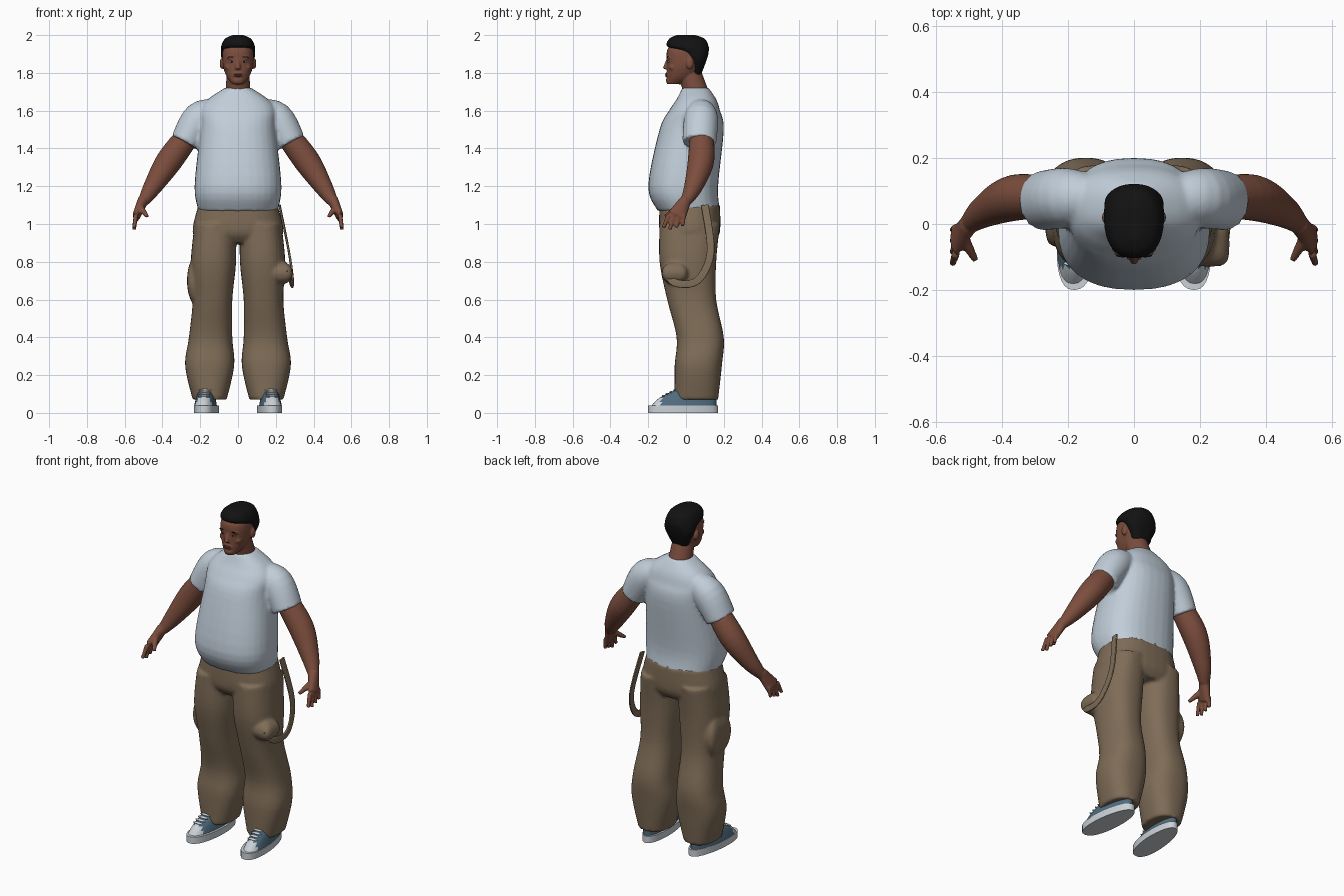
import bpy, bmesh, math
from mathutils import Vector

old_cube = bpy.data.objects.get("Cube")
if old_cube:
    bpy.data.objects.remove(old_cube, do_unlink=True)


def material(name, *rgb):
    mat = bpy.data.materials.new(name)
    mat.use_nodes = True
    mat.diffuse_color = (*rgb, 1)
    shader = mat.node_tree.nodes["Principled BSDF"]
    shader.inputs["Base Color"].default_value = (*rgb, 1)
    shader.inputs["Roughness"].default_value = .8
    return mat


skin = material("brown skin", .2, .075, .047)
lip_colour = material("lips", .15, .05, .04)
black = material("soft black", .006, .006, .006)
pale_blue = material("pale blue cloth", .53, .61, .69)
khaki = material("khaki cloth", .21, .15, .095)
shoe_blue = material("shoe blue", .08, .15, .21)
shoe_white = material("shoe white", .6, .64, .68)
eye_white = material("eye white", .4, .36, .34)


def spline(before, start, end, after, t):
    """Catmull-Rom value between start and end."""
    tangent_in, tangent_out = (end - before) / 2, (after - start) / 2
    ease = t * t * (3 - 2 * t)
    return (start + (end - start) * ease + tangent_in * t * (1 - t) ** 2
            - tangent_out * t * t * (1 - t))


def smooth_rows(rows, steps=5):
    """Fill in rows of numbers along smooth curves."""
    padded = [rows[0], *rows, rows[-1]]
    filled = []
    for group in zip(padded, padded[1:], padded[2:], padded[3:]):
        for step in range(steps):
            filled.append([spline(*values, step / steps) for values in zip(*group)])
    return filled + [list(rows[-1])]


def circle(power, sides):
    """Unit circle, squarer as the power grows."""
    for side in range(sides):
        angle = math.tau * side / sides
        yield [math.copysign(abs(value) ** (2 / power), value)
               for value in (math.cos(angle), math.sin(angle))]


def slab(rows, power=2.4):
    """Level rings from rows of height, x range and y range."""
    rings = []
    for z, left, right, front, back in smooth_rows(rows):
        middle = Vector(((left + right) / 2, (front + back) / 2, z))
        rings.append([middle + Vector((c * (right - left) / 2, s * (back - front) / 2, 0))
                      for c, s in circle(power, 32)])
    return rings


def centred(rows):
    """Slab from rows of height, half width and y range."""
    return slab([(z, -half, half, front, back) for z, half, front, back in rows])


def limb(rows, power=2):
    """Rings across a path from rows of x, y, z, radius and optional depth."""
    rows = smooth_rows([(*row, row[3])[:5] for row in rows])
    points = [Vector(row[:3]) for row in rows]
    rings = []
    for index, (*_, wide, deep) in enumerate(rows):
        ahead = points[min(index + 1, len(points) - 1)]
        along = (ahead - points[max(index - 1, 0)]).normalized()
        side = (Vector((1, 0, 0)) - along * along.x).normalized()
        across = along.cross(side)
        rings.append([points[index] + side * c * wide + across * s * deep
                      for c, s in circle(power, 24)])
    return rings


def ball(x, y, z, wide, deep, tall, power=2):
    rings = []
    for step in range(1, 12):
        angle = math.pi * step / 12
        rings.append([Vector((x + wide * math.sin(angle) * c, y + deep * math.sin(angle) * s,
                              z - tall * math.cos(angle))) for c, s in circle(power, 20)])
    return rings


def both(*shapes):
    """Each shape and its mirror image."""
    mirrored = [[[Vector((-point.x, point.y, point.z)) for point in ring] for ring in shape]
                for shape in shapes]
    return [*shapes, *mirrored]


def build(name, mats, shapes, voxel=0, rule=None):
    bm = bmesh.new()
    for rings in shapes:
        loops = [[bm.verts.new(point) for point in ring] for ring in rings]
        for lower, upper in zip(loops, loops[1:]):
            for i in range(len(lower)):
                bm.faces.new((lower[i - 1], lower[i], upper[i], upper[i - 1]))
        bm.faces.new(loops[0])
        bm.faces.new(loops[-1])
    bmesh.ops.recalc_face_normals(bm, faces=bm.faces)
    mesh = bpy.data.meshes.new(name)
    bm.to_mesh(mesh)
    bm.free()
    part = bpy.data.objects.new(name, mesh)
    bpy.context.collection.objects.link(part)
    if voxel:
        # Fuse overlapping volumes into one soft surface
        fuse = part.modifiers.new("fuse", 'REMESH')
        fuse.mode = 'VOXEL'
        fuse.voxel_size = voxel
        part.modifiers.new("relax", 'SMOOTH').iterations = 3
        bpy.context.view_layer.objects.active = part
        for modifier in ("fuse", "relax"):
            bpy.ops.object.modifier_apply(modifier=modifier)
    mesh = part.data
    mesh.materials.clear()
    for mat in mats:
        mesh.materials.append(mat)
    mesh.shade_smooth()
    if not voxel:
        mesh.set_sharp_from_angle(angle=math.radians(50))
    for face in mesh.polygons:
        face.material_index = rule(face.center) if rule else 0


# Shirt: torso and short sleeves
torso = centred([(1.07, .21, -.15, .18), (1.2, .23, -.2, .17), (1.5, .2, -.14, .2),
                 (1.6, .2, -.09, .18), (1.66, .16, -.05, .16), (1.72, .07, -.02, .12)])
sleeve = limb([(.1, .08, 1.6, .06), (.2, .08, 1.56, .09), (.28, .07, 1.43, .08, .09)])
build("shirt", [pale_blue], [torso, *both(sleeve)], .01)

# Trousers: hips, legs and thigh pockets
hips = centred([(.9, .18, -.1, .15), (.96, .24, -.14, .18), (1.1, .21, -.14, .18)])
leg = slab([(.07, .06, .24, -.06, .17), (.25, .02, .28, -.06, .19), (.4, .03, .26, -.05, .2),
            (.6, .03, .24, -.1, .16), (.8, .01, .25, -.14, .16), (1, .01, .23, -.14, .18)])
right_pocket = ball(-.22, .03, .7, .05, .1, .13, 4)
left_pocket = ball(.23, -.06, .74, .06, .07, .06, 4)
build("trousers", [khaki], [hips, right_pocket, left_pocket, *both(leg)], .01)

# Loose strap hanging on the left hip
strap_path = [(.22, .1, 1.1), (.27, .13, .85), (.29, .06, .7), (.28, -.06, .69), (.26, -.11, .76)]
build("hanging_strap", [khaki], [limb([(*point, .006, .02) for point in strap_path], 4)])

# Arms and hands
arm = limb([(.24, .08, 1.5, .06), (.36, .08, 1.34, .07), (.45, .04, 1.2, .05), (.5, 0, 1.12, .03)])
palm = limb([(.5, 0, 1.13, .03), (.54, -.05, 1.04, .02, .05)])
fingers = [limb([(.54, -.09 + .026 * i, 1.05, .013), (.55, -.12 + .034 * i, .97 + .01 * abs(i - 1), .01)])
           for i in range(4)]
thumb = limb([(.52, -.04, 1.09, .02), (.48, -.11, 1.04, .01)])
build("arms", [skin], both(arm, palm, thumb, *fingers), .006)

# Head: skull, neck, nose, mouth, chin, brows, ears and cheeks
skull = centred([(1.74, .03, -.1, -.03), (1.78, .06, -.1, .04), (1.84, .08, -.1, .09),
                 (1.92, .08, -.1, .1), (1.97, .05, -.06, .07)])
neck = limb([(0, .07, 1.64, .07), (0, .02, 1.8, .06)])
nose = limb([(0, -.09, 1.88, .01), (0, -.11, 1.82, .014)])
chin = ball(0, -.09, 1.76, .03, .016, .02)
mouth = ball(0, -.094, 1.79, .03, .013, .02)
brow = ball(.03, -.09, 1.88, .03, .01, .01)
ear = ball(.085, .02, 1.85, .012, .02, .03)
cheek = ball(.045, -.07, 1.83, .024, .02, .02)
build("head", [skin], [skull, neck, nose, chin, mouth, *both(brow, ear, cheek)], .005)

# Face details
build("eyes", [eye_white], both(ball(.033, -.09, 1.86, .013, .008, .006)))
build("pupils", [black], both(ball(.033, -.096, 1.86, .005, .003, .005)))
build("eyebrows", [black], both(ball(.034, -.096, 1.884, .02, .005, .004)))
build("lips", [lip_colour], [ball(0, -.104, z, .022, .007, .005) for z in (1.784, 1.793)])

# Short hair
build("hair", [black], [centred([
    (1.79, .05, .03, .08), (1.87, .086, .01, .11), (1.91, .09, -.03, .12),
    (1.94, .09, -.1, .12), (1.98, .07, -.09, .1), (2, .03, -.05, .05)])], .006)


# Shoes: sole, upper with pale toe cap, laces
def foot_shape(shape):
    """Narrow the heel and turn the toes slightly outward."""
    middle = .17
    for ring in shape:
        for point in ring:
            offset = (point.x - middle) * (1 - max(0, point.y))
            point.x = middle + offset - point.y / 12
    return shape


sole = foot_shape(slab([(z, .1, .23, -.2, .17) for z in (0, .04)]))
upper = foot_shape(slab([(.03, .11, .23, -.19, .16), (.08, .12, .22, -.14, .16), (.12, .13, .21, -.06, .15)]))
laces = [foot_shape(ball(.17, -.12 + .02 * i, .09 + .01 * i, .034, .008, .006)) for i in range(4)]
build("shoe_soles", [shoe_white], both(sole))
build("shoe_uppers", [shoe_blue, shoe_white], both(upper), rule=lambda centre: int(centre.y < -.13))
build("shoe_laces", [shoe_white], both(*laces))
